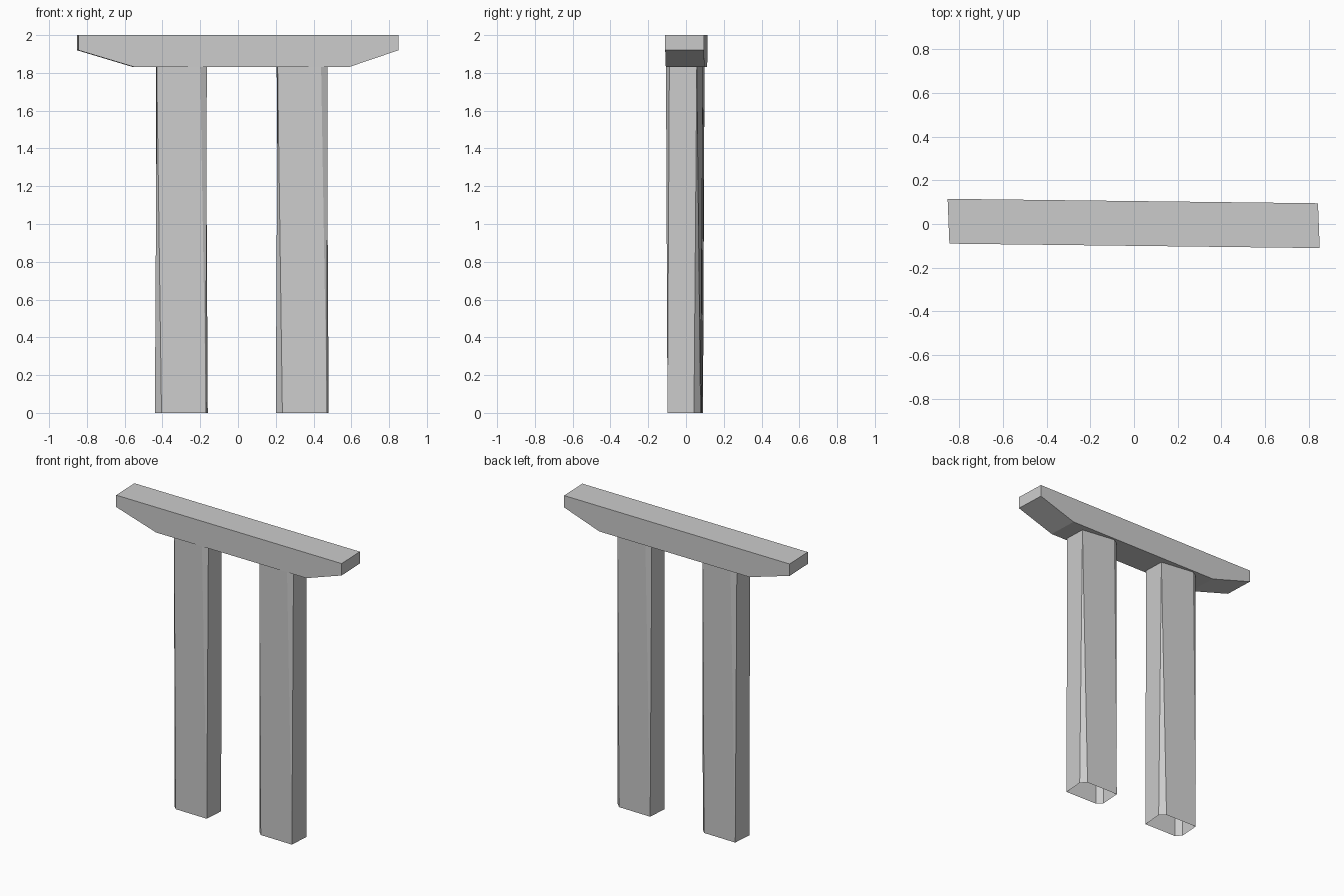
import bpy, bmesh

cube = bpy.data.objects.get("Cube")
if cube:
    bpy.data.objects.remove(cube, do_unlink=True)

COLOUR = (0.6, 0.6, 0.6, 1.0)
concrete = bpy.data.materials.new("concrete grey")
concrete.use_nodes = True
concrete.diffuse_color = COLOUR
concrete.node_tree.nodes["Principled BSDF"].inputs["Base Color"].default_value = COLOUR

CAP_BOTTOM = 1.83


def loft(name, rings, caps):
    """Join closed rings of points with faces; optionally cap both ends."""
    bm = bmesh.new()
    loops = [[bm.verts.new(p) for p in ring] for ring in rings]
    n = len(loops[0])
    for a, b in zip(loops, loops[1:]):
        for i in range(n):
            j = (i + 1) % n
            bm.faces.new((a[i], a[j], b[j], b[i]))
    if caps:
        bm.faces.new(loops[0])
        bm.faces.new(loops[-1])
    # Points that coincide merge, so tapered chamfers end in a tip
    bmesh.ops.remove_doubles(bm, verts=bm.verts, dist=0.0005)
    bmesh.ops.recalc_face_normals(bm, faces=bm.faces)
    mesh = bpy.data.meshes.new(name)
    bm.to_mesh(mesh)
    bm.free()
    mesh.materials.append(concrete)
    obj = bpy.data.objects.new(name, mesh)
    bpy.context.collection.objects.link(obj)
    return obj


def column(name, cx, cy):
    # Half outlines, completed by a half turn: front left pair, front right pair
    foot = [(-0.14, -0.05), (-0.105, -0.085), (0.13, -0.09), (0.13, -0.09)]
    head = [(-0.13, -0.065), (-0.13, -0.065), (0.10, -0.098), (0.135, -0.08)]

    def ring(half, z):
        full = half + [(-x, -y) for x, y in half]
        return [(cx + x, cy + y, z) for x, y in full]

    return loft(name, [ring(foot, 0), ring(head, CAP_BOTTOM)], caps=False)


column("right_column", -0.30, 0.0)
column("left_column", 0.34, -0.008)

# Cap beam with raked undersides at both ends, turned slightly about z
profile = [(-0.845, 2.0), (-0.845, 1.92), (-0.545, CAP_BOTTOM),
           (0.585, CAP_BOTTOM), (0.85, 1.92), (0.85, 2.0)]
front = [(x, -0.1 - 0.012 * x, z) for x, z in profile]
back = [(x - 0.008, 0.105 - 0.012 * x, z) for x, z in profile]
loft("cap_beam", [front, back], caps=True)
